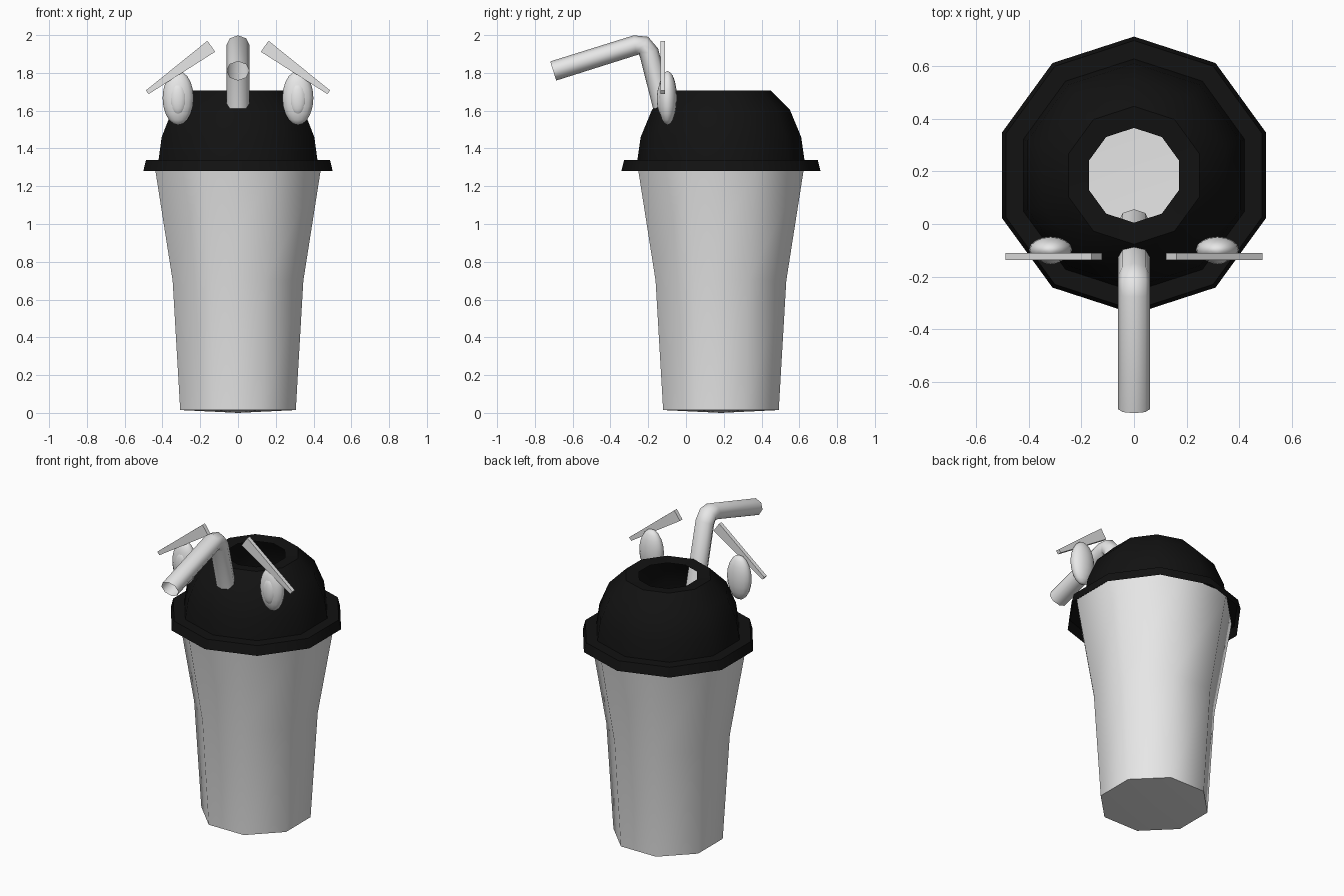
import bpy, bmesh, math
from mathutils import Vector

if "Cube" in bpy.data.objects:
    bpy.data.objects.remove(bpy.data.objects["Cube"])

CY = 0.185  # y of the cup axis


def material(name, rgb):
    m = bpy.data.materials.new(name)
    m.diffuse_color = (*rgb, 1)
    m.use_nodes = True
    m.node_tree.nodes["Principled BSDF"].inputs["Base Color"].default_value = m.diffuse_color
    return m


GREY = material("light_grey", (0.8, 0.8, 0.8))
BLACK = material("black", (0.006, 0.006, 0.006))


def finish(bm, name, mat, angle=None, fix=True):
    if fix:
        bmesh.ops.recalc_face_normals(bm, faces=bm.faces)
    me = bpy.data.meshes.new(name)
    bm.to_mesh(me)
    bm.free()
    ob = bpy.data.objects.new(name, me)
    bpy.context.collection.objects.link(ob)
    me.materials.append(mat)
    if angle:
        bpy.ops.object.select_all(action='DESELECT')
        ob.select_set(True)
        bpy.context.view_layer.objects.active = ob
        bpy.ops.object.shade_smooth_by_angle(angle=math.radians(angle))
    return ob


def skin(bm, rings):
    """Join consecutive rings of vertices with quads."""
    n = len(rings[0])
    for a, b in zip(rings, rings[1:]):
        for i in range(n):
            j = (i + 1) % n
            bm.faces.new((a[i], a[j], b[j], b[i]))


def lathe(bm, profile, n, start):
    rings = [[bm.verts.new((r * math.cos(start + i * math.tau / n),
                            CY + r * math.sin(start + i * math.tau / n), z))
              for i in range(n)] for r, z in profile]
    skin(bm, rings)
    return rings


# Cup: eight sides, slightly domed base, open under the lid
bm = bmesh.new()
k = 1 / math.cos(math.pi / 8)
rings = lathe(bm, [(0.306 * k, 0.015), (0.346 * k, 0.70),
                   (0.437 * k, 1.28), (0.444 * k, 1.33)], 8, math.pi / 8)
centre = bm.verts.new((0, CY, 0))
for i in range(8):
    bm.faces.new((centre, rings[0][(i + 1) % 8], rings[0][i]))
finish(bm, "cup", GREY, 50)

# Lid: ten sides, flared skirt, dome and straw hole
bm = bmesh.new()
lathe(bm, [(0.527, 1.28), (0.512, 1.34), (0.442, 1.34), (0.425, 1.46),
           (0.365, 1.605), (0.262, 1.708), (0.18, 1.70)], 10, math.pi / 2)
finish(bm, "lid", BLACK, 40)

# Straw: bent open tube running down through the lid
path = [Vector((0, y, z)) for y, z in
        [(-0.703, 1.81), (-0.27, 1.946), (-0.225, 1.944), (-0.195, 1.905),
         (-0.12, 1.61), (0.005, 1.11)]]
bm = bmesh.new()
rings = []
for i, p in enumerate(path):
    d_in = (p - path[max(i - 1, 0)]).normalized()
    d_out = (path[min(i + 1, len(path) - 1)] - p).normalized()
    d = (d_in + d_out).normalized()
    side = Vector((0, -d.z, d.y))
    rings.append([bm.verts.new(p + Vector((0.061 * math.cos(t), 0, 0))
                               + side * 0.053 * math.sin(t))
                  for t in [j * math.tau / 8 for j in range(8)]])
skin(bm, rings)
finish(bm, "straw", GREY, 60)


def ellipsoid(name, centre, radii):
    bm = bmesh.new()
    bmesh.ops.create_uvsphere(bm, u_segments=16, v_segments=10, radius=1)
    for v in bm.verts:
        v.co = Vector([c + r * a for c, r, a in zip(centre, radii, v.co)])
    finish(bm, name, GREY, 60)


for s, tag in ((-1, "left"), (1, "right")):
    # Eye and raised pupil
    ellipsoid("eye_" + tag, (s * 0.317, -0.098, 1.667), (0.082, 0.05, 0.143))
    ellipsoid("pupil_" + tag, (s * 0.317, -0.128, 1.662), (0.045, 0.026, 0.085))
    # Tapered slanting brow
    bm = bmesh.new()
    outline = [(0.488, 1.707), (0.473, 1.688), (0.121, 1.912), (0.162, 1.97)]
    front, back = [[bm.verts.new((s * x, y, z)) for x, z in outline]
                   for y in (-0.136, -0.11)]
    skin(bm, [front, back])
    bm.faces.new(front)
    bm.faces.new(back[::-1])
    finish(bm, "brow_" + tag, GREY)
